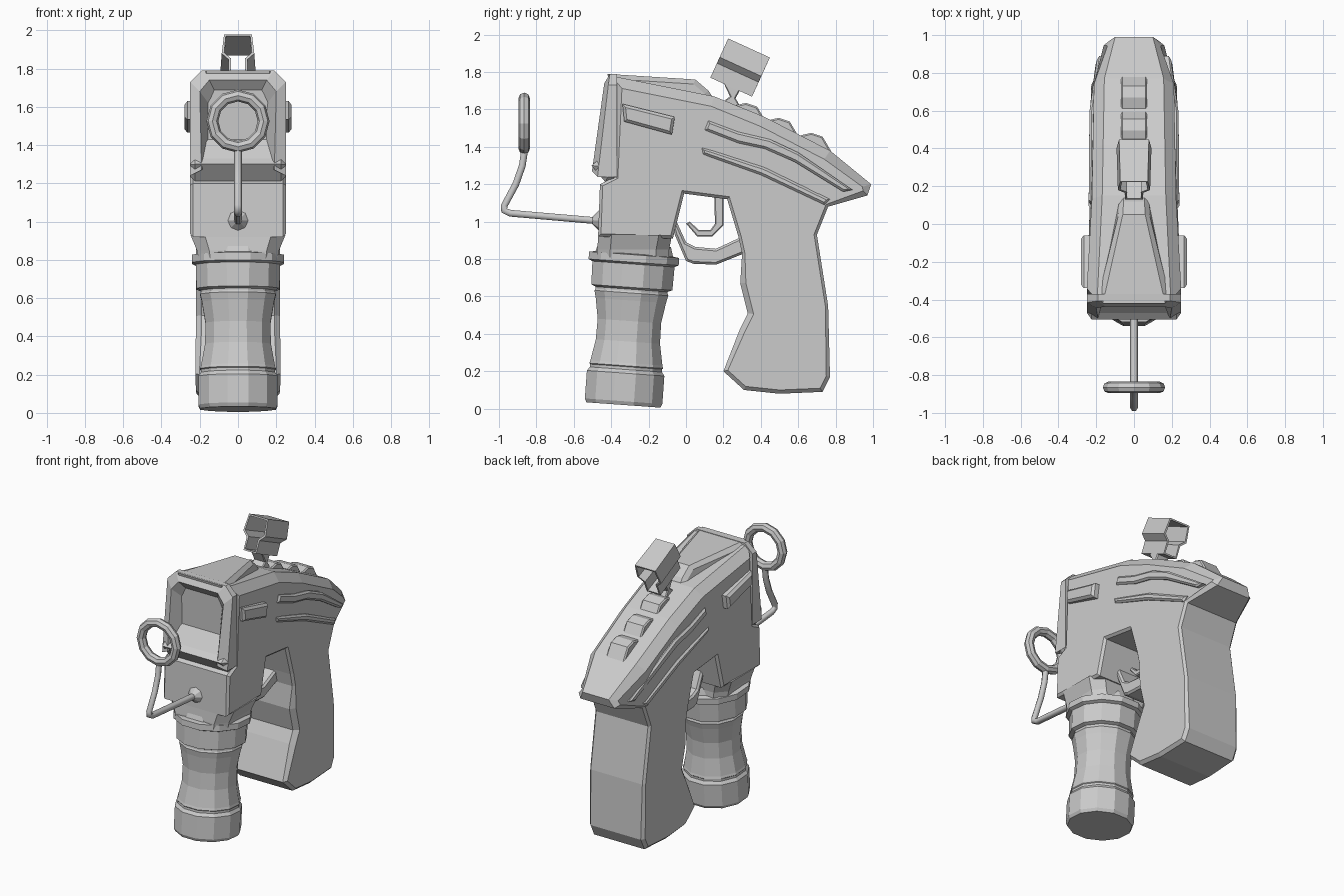
import bpy, bmesh, math
from mathutils import Vector

if "Cube" in bpy.data.objects:
    bpy.data.objects.remove(bpy.data.objects["Cube"])


def finish(name, bm):
    bmesh.ops.recalc_face_normals(bm, faces=bm.faces)
    me = bpy.data.meshes.new(name)
    bm.to_mesh(me)
    bm.free()
    ob = bpy.data.objects.new(name, me)
    bpy.context.collection.objects.link(ob)
    return ob


def slab(name, pts, width, chamfer):
    """Side profile (y, z) spread to +-width in x, with chamfered outer edges."""
    n = len(pts)
    P = [Vector(p) for p in pts]
    area = sum(P[i - 1].cross(P[i]) for i in range(n))
    s = 1 if area > 0 else -1
    wf = width if callable(width) else (lambda y: width)
    cs = chamfer if isinstance(chamfer, list) else [chamfer] * n
    bm = bmesh.new()
    rings = [[], [], [], []]
    for i, p in enumerate(P):
        a, b = (p - P[i - 1]).normalized(), (P[(i + 1) % n] - p).normalized()
        na, nb = Vector((-a.y, a.x)) * s, Vector((-b.y, b.x)) * s
        q = p + (na + nb) / max(0.5, 1 + na.dot(nb)) * cs[i]
        w, c = wf(p.x), cs[i]
        for ring, x, v in zip(rings, (-w, c - w, w - c, w), (q, p, p, q)):
            ring.append(bm.verts.new((x, v.x, v.y)))
    bm.faces.new(rings[0])
    bm.faces.new(rings[3])
    for r0, r1 in zip(rings, rings[1:]):
        for i in range(n):
            bm.faces.new((r0[i - 1], r0[i], r1[i], r1[i - 1]))
    return finish(name, bm)


def lerp_table(table):
    def f(y):
        if y <= table[0][0]:
            return table[0][1]
        for (y0, w0), (y1, w1) in zip(table, table[1:]):
            if y <= y1:
                return w0 + (w1 - w0) * (y - y0) / (y1 - y0)
        return table[-1][1]
    return f


def loft(name, sections):
    """Join equal closed sections and cap both ends."""
    bm = bmesh.new()
    rs = [[bm.verts.new(v) for v in sec] for sec in sections]
    for a, b in zip(rs, rs[1:]):
        for i in range(len(a)):
            bm.faces.new((a[i - 1], a[i], b[i], b[i - 1]))
    bm.faces.new(rs[0])
    bm.faces.new(rs[-1])
    return finish(name, bm)


# Main body with rear grip
body = [(-.40, 1.78), (.15, 1.67), (.42, 1.56), (.77, 1.38), (.99, 1.20), (.97, 1.14),
        (.76, 1.08), (.70, .93), (.76, .55), (.77, .17), (.73, .09), (.50, .08), (.31, .10),
        (.20, .20), (.29, .43), (.33, .51), (.29, .67), (.30, .83), (.28, .92), (.22, 1.12),
        (-.01, 1.15), (-.07, .91), (-.47, .92), (-.46, 1.20), (-.38, 1.24)]
body_w = lerp_table([(-.3, .25), (.05, .225), (.77, .212), (.95, .18), (.99, .14)])
slab("body_and_grip", body, body_w,
     [.055] * 4 + [.04, .03] + [.015] * 3 + [.02] * 5 + [.03] * 3 + [.015] * 8)

# Hump on the top front
slab("top_hump", [(-.42, 1.79), (.05, 1.76), (.12, 1.70), (.16, 1.64), (-.40, 1.70)],
     lerp_table([(-.4, .19), (-.25, .11), (.1, .08)]), .025)

# Front frame around the recess
half = [((.25, 1.24), (.19, 1.27), (.15, 1.30)),
        ((.25, 1.73), (.20, 1.68), (.14, 1.60)),
        ((.19, 1.79), (.15, 1.74), (.11, 1.66))]
secs = []
for side in (1, -1):
    for o, f, d in (half if side == 1 else half[::-1]):
        front = -.43 - .14 * (1.79 - f[1])
        secs.append([(side * o[0], -.37, o[1]), (side * o[0], front + .03, o[1]),
                     (side * f[0], front, f[1]), (side * d[0], -.375, d[1])])
loft("front_frame", secs)
slab("front_lip", [(-.37, 1.22), (-.43, 1.21), (-.505, 1.30), (-.47, 1.33), (-.37, 1.45)], .25, .025)

# Side pods and rails
slab("side_pods", [(-.34, 1.63), (-.06, 1.56), (-.075, 1.465), (-.33, 1.535)], .28, .015)
rail_w = lerp_table([(.1, .24), (.7, .235), (.88, .195)])
slab("upper_rail", [(.12, 1.54), (.28, 1.48), (.45, 1.44), (.60, 1.37), (.89, 1.17), (.84, 1.16),
                    (.58, 1.32), (.42, 1.39), (.28, 1.42), (.10, 1.49)], rail_w, .012)
slab("lower_rail", [(.08, 1.40), (.42, 1.29), (.77, 1.12), (.74, 1.09), (.40, 1.25), (.09, 1.36)],
     rail_w, .012)

# Ridges along the rear slope
for i in range(3):
    y, z = .78 - .175 * i, 1.37 + .08 * i
    slab(f"ridge_{i + 1}", [(y, z), (y - .05, z + .085), (y - .11, z + .105), (y - .175, z + .09),
                            (y - .175, z - .02), (y, z - .06)], .07, .008)

# Trigger guard and trigger
slab("trigger_guard", [(-.08, 1.0), (-.06, .93), (0, .79), (.04, .775), (.16, .77), (.31, .83), (.30, .92),
                       (.16, .855), (.05, .865), (0, .89), (-.05, 1.0)], .09, .012)
slab("trigger", [(.20, 1.16), (.20, .98), (.14, .92), (.06, .92), (0, .99), (.02, 1.0), (.07, .955),
                 (.13, .955), (.155, .99), (.15, 1.16)], .04, .006)

# Tapered neck above the front handle
loft("handle_neck", [[(x * w, yc, z) for x, yc in
                      ((1, a + .07), (.7, a), (-.7, a), (-1, a + .07),
                       (-1, b - .07), (-.7, b), (.7, b), (1, b - .07))]
                     for w, a, b, z in ((.205, -.475, -.09, .80), (.215, -.475, -.09, .85),
                                        (.248, -.468, -.075, .93))])

# Front handle, turned with 12 sides and leaning back a little
profile = [(.205, 0), (.215, .02), (.215, .17), (.20, .19), (.20, .205), (.205, .21), (.20, .225),
           (.178, .34), (.176, .45), (.195, .56), (.205, .60), (.20, .61), (.20, .62), (.225, .63),
           (.228, .755), (.25, .765), (.25, .805), (.215, .81), (.20, .86)]
handle = loft("front_handle", [[(r * math.cos(math.tau * (k + .5) / 12),
                                 r * math.sin(math.tau * (k + .5) / 12), z) for k in range(12)]
                               for r, z in profile])
handle.location = (0, -.335, .02)
handle.rotation_euler.x = -.072

# Front sight rod and ring
cu = bpy.data.curves.new("sight_rod", "CURVE")
cu.dimensions = "3D"
cu.bevel_depth = .021
cu.bevel_resolution = 1
cu.use_fill_caps = True
path = [(-.42, 1.0), (-.94, 1.045), (-.972, 1.06), (-.972, 1.085), (-.91, 1.20), (-.875, 1.30), (-.862, 1.39)]
sp = cu.splines.new("POLY")
sp.points.add(len(path) - 1)
for pt, (y, z) in zip(sp.points, path):
    pt.co = (0, y, z, 1)
bpy.context.collection.objects.link(bpy.data.objects.new("sight_rod", cu))
bpy.ops.mesh.primitive_torus_add(major_segments=12, minor_segments=8, major_radius=.134, minor_radius=.031,
                                 location=(0, -.865, 1.525), rotation=(math.pi / 2, 0, 0))
bpy.context.object.name = "sight_ring"
bpy.ops.mesh.primitive_cone_add(vertices=8, radius1=.07, radius2=.02, depth=.05,
                                location=(0, -.475, 1.005), rotation=(math.pi / 2, 0, 0))
bpy.context.object.name = "rod_socket"

# Rear sight: open stepped tube on a small stem
right = [(.075, .23), (.088, .12), (.05, .085), (.05, 0)]
outline = right + [(-x, z) for x, z in right[::-1]]
bm = bmesh.new()
a, b = [[bm.verts.new((x * k, y, z)) for x, z in outline] for y, k in ((0, .97), (.245, 1.05))]
for i in range(len(outline)):
    bm.faces.new((a[i - 1], a[i], b[i], b[i - 1]))
sight = finish("rear_sight", bm)
sight.location = (0, .13, 1.77)
sight.rotation_euler.x = math.radians(-24.5)
mod = sight.modifiers.new("wall", "SOLIDIFY")
mod.thickness = .014
slab("rear_sight_stem", [(.20, 1.745), (.29, 1.705), (.265, 1.66), (.31, 1.58), (.17, 1.62), (.235, 1.67)],
     .045, .006)
